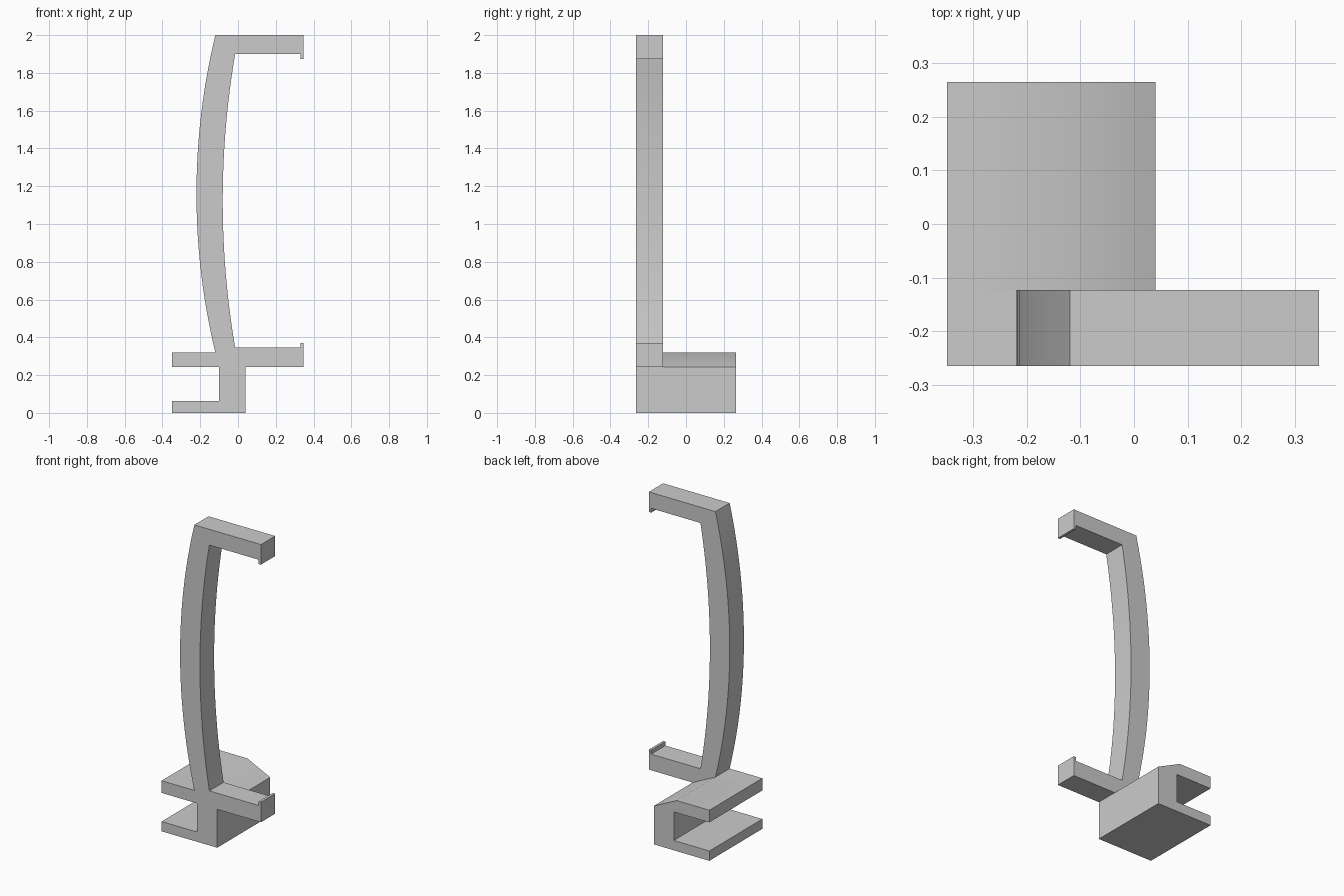
import bpy
import bmesh
from math import radians

cube = bpy.data.objects.get("Cube")
if cube:
    bpy.data.objects.remove(cube, do_unlink=True)

FRONT, MID, BACK = -0.265, -0.123, 0.265
STEPS = 24

grey = bpy.data.materials.new("plain grey")
grey.use_nodes = True
colour = (0.6, 0.6, 0.6, 1)
grey.diffuse_color = colour
grey.node_tree.nodes["Principled BSDF"].inputs["Base Color"].default_value = colour


def bow(x, z0, z1, sag):
    """Shallow arc between two heights, bulging towards -x."""
    half, mid = (z1 - z0) / 2, (z0 + z1) / 2
    radius = (half ** 2 + sag ** 2) / (2 * sag)
    points = []
    for i in range(STEPS + 1):
        z = z0 + (z1 - z0) * i / STEPS
        dx = (radius ** 2 - (z - mid) ** 2) ** 0.5 - (radius - sag)
        points.append((x - dx, z))
    return points


# C-shaped clamp with a chamfered top corner
low, peak = (0.04, 0.243), (-0.12, 0.32)
clamp_profile = [(-0.349, 0), (0.04, 0), low, peak, (-0.349, 0.32),
                 (-0.349, 0.243), (-0.1, 0.243), (-0.1, 0.062), (-0.349, 0.062)]

# Bowed upright with two lipped arms, resting on the chamfer
lower_arm = [low, (0.346, 0.243), (0.346, 0.37), (0.33, 0.37), (0.33, 0.345)]
upper_arm = [(0.33, 1.9), (0.33, 1.873), (0.346, 1.873), (0.346, 2)]
inner = bow(-0.015, 0.345, 1.9, 0.066)
outer = bow(-0.12, 0.32, 2, 0.1)
bracket_profile = lower_arm + inner + upper_arm + outer[::-1]

bm = bmesh.new()
shared = {}


def add_face(profile):
    for p in profile:
        if p not in shared:
            shared[p] = bm.verts.new((p[0], FRONT, p[1]))
    return bm.faces.new([shared[p] for p in profile])


def extrude(faces, depth):
    out = bmesh.ops.extrude_face_region(bm, geom=faces)["geom"]
    verts = [g for g in out if isinstance(g, bmesh.types.BMVert)]
    bmesh.ops.translate(bm, verts=verts, vec=(0, depth, 0))
    return [g for g in out if isinstance(g, bmesh.types.BMFace)]


outer_ends = (outer[0], outer[-1])
shared[outer_ends[0]] = shared.setdefault(peak, bm.verts.new((peak[0], FRONT, peak[1])))
front_faces = [add_face(clamp_profile), add_face(bracket_profile)]

# Front slab holds both profiles, then the clamp alone continues backwards
back_caps = extrude(front_faces, MID - FRONT)
clamp_cap = min(back_caps, key=lambda f: min(v.co.z for v in f.verts))
extrude([clamp_cap], BACK - MID)

bmesh.ops.recalc_face_normals(bm, faces=bm.faces[:])
bmesh.ops.dissolve_limit(bm, angle_limit=radians(0.1), verts=bm.verts[:], edges=bm.edges[:])

mesh = bpy.data.meshes.new("clamp_bracket")
bm.to_mesh(mesh)
bm.free()
mesh.materials.append(grey)
bracket = bpy.data.objects.new("clamp_bracket", mesh)
bpy.context.collection.objects.link(bracket)

bpy.ops.object.select_all(action='DESELECT')
bracket.select_set(True)
bpy.context.view_layer.objects.active = bracket
bpy.ops.object.shade_smooth_by_angle(angle=radians(30))
